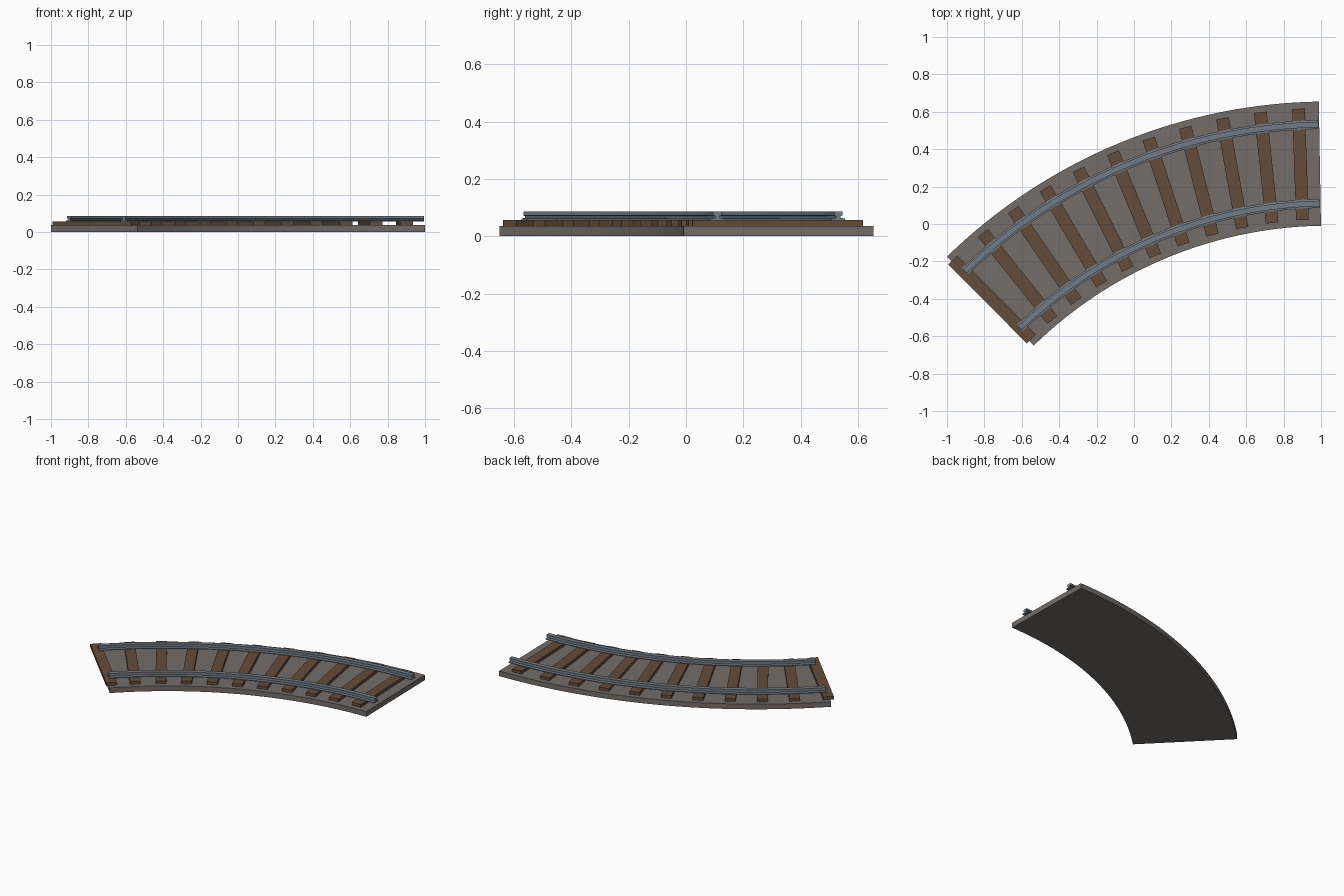
import bpy, bmesh
from math import radians, cos, sin
from mathutils import Matrix, Vector

cube = bpy.data.objects.get("Cube")
if cube:
    bpy.data.objects.remove(cube, do_unlink=True)

# Shared centre of the curve
CENTRE = Vector((1.039, -2.265, 0))


def material(name, rgb):
    m = bpy.data.materials.new(name)
    m.use_nodes = True
    m.diffuse_color = (*rgb, 1)
    bsdf = m.node_tree.nodes["Principled BSDF"]
    bsdf.inputs["Base Color"].default_value = (*rgb, 1)
    bsdf.inputs["Roughness"].default_value = 0.8
    return m


gravel = material("gravel_grey", (0.175, 0.153, 0.138))
wood = material("sleeper_brown", (0.127, 0.072, 0.040))
steel = material("steel_blue_grey", (0.165, 0.202, 0.238))


def finish(bm, name, mat):
    bmesh.ops.recalc_face_normals(bm, faces=bm.faces[:])
    mesh = bpy.data.meshes.new(name)
    bm.to_mesh(mesh)
    bm.free()
    mesh.materials.append(mat)
    obj = bpy.data.objects.new(name, mesh)
    bpy.context.collection.objects.link(obj)
    return obj


def on_arc(radius, degrees, z):
    a = radians(degrees)
    return CENTRE + Vector((radius * cos(a), radius * sin(a), z))


def sweep(name, profile, start, end, mat, steps=36):
    """Sweep a closed (radius, height) profile around the curve."""
    bm = bmesh.new()
    rings = []
    for i in range(steps + 1):
        a = start + (end - start) * i / steps
        rings.append([bm.verts.new(on_arc(r, a, z)) for r, z in profile])
    n = len(profile)
    for r0, r1 in zip(rings, rings[1:]):
        for j in range(n):
            k = (j + 1) % n
            bm.faces.new((r0[j], r0[k], r1[k], r1[j]))
    bm.faces.new(rings[0])
    bm.faces.new(rings[-1])
    obj = finish(bm, name, mat)
    bpy.ops.object.select_all(action="DESELECT")
    obj.select_set(True)
    bpy.context.view_layer.objects.active = obj
    bpy.ops.object.shade_smooth_by_angle(angle=radians(30))
    return obj


# Gravel bed
sweep("gravel_bed", [(2.256, 0), (2.92, 0), (2.92, 0.036), (2.256, 0.036)],
      91, 134.3, gravel)

# Wooden sleepers, evenly spaced along the curve
COUNT = 11
for i in range(COUNT):
    a = 93.3 + 40.7 * i / (COUNT - 1)
    turn = a + (0.8 if i == COUNT - 1 else -1.3)
    bm = bmesh.new()
    bmesh.ops.create_cube(bm, size=1, matrix=(
        Matrix.Translation(on_arc(2.588, a, 0.045))
        @ Matrix.Rotation(radians(turn), 4, "Z")
        @ Matrix.Diagonal((0.595, 0.068, 0.022, 1))))
    finish(bm, f"sleeper_{i + 1}", wood)

# Rails with a wide foot, thin web and narrower head
half = [(0.024, 0.055), (0.024, 0.061), (0.008, 0.064),
        (0.008, 0.070), (0.015, 0.073), (0.015, 0.086)]
for name, radius in (("inner_rail", 2.375), ("outer_rail", 2.797)):
    profile = [(radius + w, z) for w, z in half]
    profile += [(radius - w, z) for w, z in reversed(half)]
    sweep(name, profile, 91.1, 134, steel)
